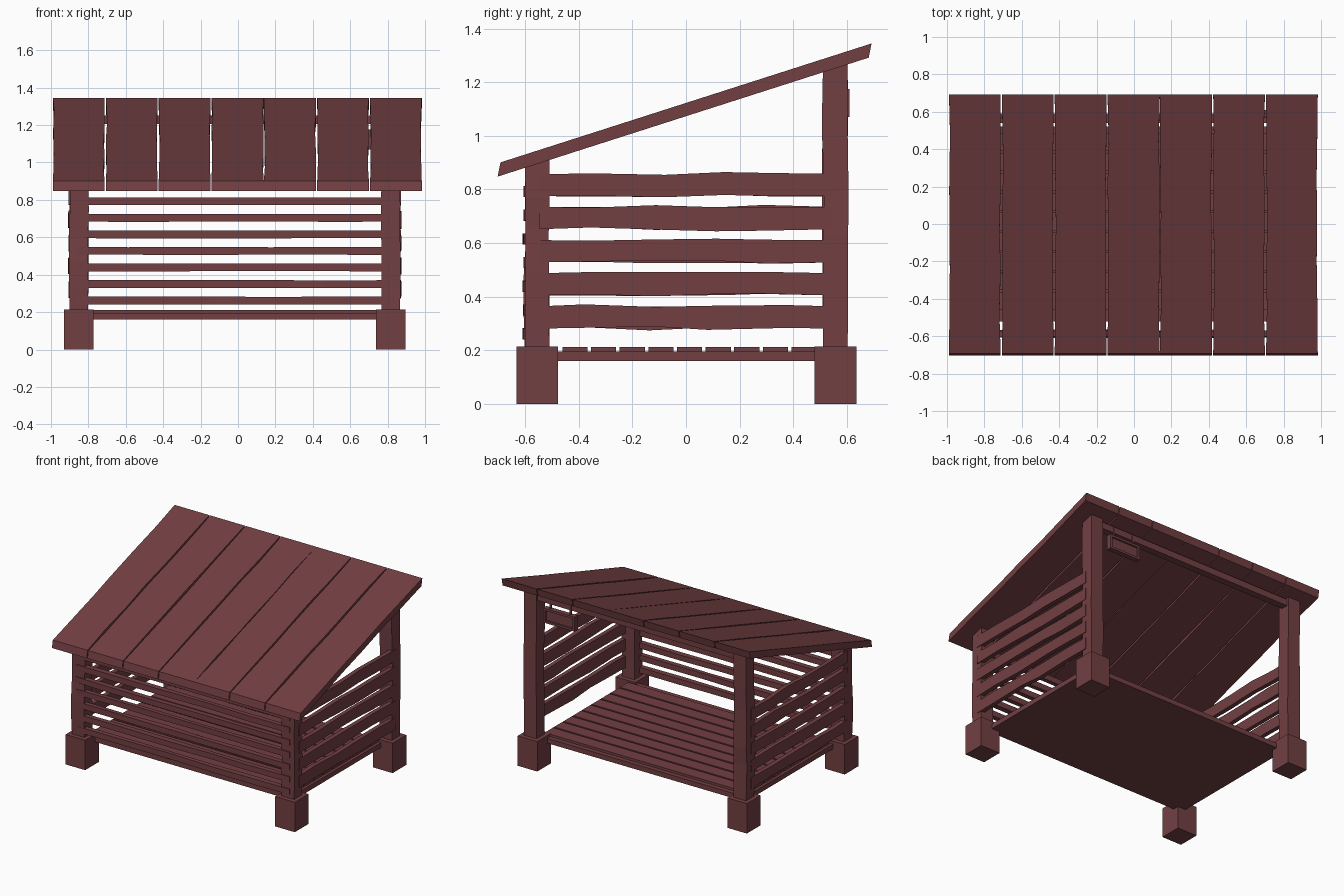
import bpy
import bmesh
import random
from mathutils import Matrix

if "Cube" in bpy.data.objects:
    bpy.data.objects.remove(bpy.data.objects["Cube"])

random.seed(7)
CX = -0.017  # frame centre

wood = bpy.data.materials.new("red_wood")
wood.diffuse_color = (0.17, 0.05, 0.055, 1)
wood.use_nodes = True
wood.node_tree.nodes["Principled BSDF"].inputs["Base Color"].default_value = wood.diffuse_color


def board(name, axis, lo, hi, wobble=(0, 0, 0), segs=1, matrix=None, inward=False):
    """Box from lo to hi, cut along one axis, with uneven hewn sides."""
    u, v = [i for i in range(3) if i != axis]
    bm = bmesh.new()
    rings = []
    for s in range(segs + 1):
        t = s / segs
        if 0 < s < segs:
            t += random.uniform(-0.25, 0.25) / segs
        lim = {}
        for a in (u, v):
            d = [random.uniform(-1, 1) * wobble[a] if 0 < s < segs else 0 for _ in "ab"]
            if inward:
                d = [abs(d[0]), -abs(d[1])]
            lim[a] = (lo[a] + d[0], hi[a] + d[1])
        ring = []
        for i, j in ((0, 0), (1, 0), (1, 1), (0, 1)):
            co = [0, 0, 0]
            co[axis] = lo[axis] + t * (hi[axis] - lo[axis])
            co[u], co[v] = lim[u][i], lim[v][j]
            ring.append(bm.verts.new(co))
        rings.append(ring)
    for r, q in zip(rings, rings[1:]):
        for k in range(4):
            n = (k + 1) % 4
            bm.faces.new((r[k], r[n], q[n], q[k]))
    bm.faces.new(rings[0][::-1])
    bm.faces.new(rings[-1])
    if matrix:
        bm.transform(matrix)
    bmesh.ops.recalc_face_normals(bm, faces=bm.faces)
    me = bpy.data.meshes.new(name)
    bm.to_mesh(me)
    bm.free()
    me.materials.append(wood)
    ob = bpy.data.objects.new(name, me)
    bpy.context.collection.objects.link(ob)
    return ob


# Feet and posts
for sx, side in ((-1, "left"), (1, "right")):
    for y, top, end in ((-0.555, 0.91, "front"), (0.557, 1.265, "back")):
        x = CX + sx * 0.834
        board(f"{end}_{side}_foot", 2, (x - 0.078, y - 0.078, 0), (x + 0.078, y + 0.078, 0.215))
        board(f"{end}_{side}_post", 2, (x - 0.049, y - 0.046, 0.2), (x + 0.049, y + 0.046, top),
              (0.005, 0.005, 0), 5)

# Floor base and slats
board("floor_base", 0, (CX - 0.82, -0.52, 0.16), (CX + 0.82, 0.52, 0.195))
for i in range(9):
    y = -0.461 + i * 0.1068
    board(f"floor_slat_{i + 1}", 0, (CX - 0.8, y, 0.19), (CX + 0.8, y + 0.094, 0.212))

# Side rails, set into the outer faces of the posts
for sx, side in ((-1, "left"), (1, "right")):
    xs = sorted((CX + sx * 0.858, CX + sx * 0.889))
    for i in range(5):
        z = 0.281 + i * 0.1235
        board(f"{side}_rail_{i + 1}", 1, (xs[0], -0.547, z), (xs[1], 0.55, z + 0.083),
              (0.002, 0, 0.008), 5)

# Front rails
for i in range(7):
    z = 0.241 + i * 0.0885
    board(f"front_rail_{i + 1}", 0, (CX - 0.85, -0.605, z), (CX + 0.85, -0.57, z + 0.041),
          (0, 0.006, 0.001), 5)

# Roof planks, sheared to the roof slope
slope = Matrix(((1, 0, 0, 0), (0, 1, 0.2, 0), (0, 0.3205, 1, 1.1225), (0, 0, 0, 1)))
for i in range(7):
    x = -0.992 + i * 0.2825
    gap_l = 0 if i == 4 else 0.003
    gap_r = 0 if i == 3 else 0.003
    board(f"roof_plank_{i + 1}", 1, (x + gap_l, -0.692, -0.053), (x + 0.2825 - gap_r, 0.692, 0),
          (0.007, 0, 0), 6, slope, True)

# Back beam under the roof
board("back_beam", 0, (CX - 0.82, 0.54, 1.205), (CX + 0.82, 0.59, 1.252))

# Hanging sign: panel, frame and hangers
x0, x1, z0, z1 = 0.46, 0.71, 1.07, 1.175
board("sign_panel", 0, (x0, 0.578, z0), (x1, 0.596, z1))
for n, z in (("bottom", z0), ("top", z1 - 0.016)):
    board(f"sign_frame_{n}", 0, (x0, 0.573, z), (x1, 0.609, z + 0.016))
for n, x in (("left", x0), ("right", x1 - 0.016)):
    board(f"sign_frame_{n}", 2, (x, 0.573, z0), (x + 0.016, 0.609, z1))
for n, x in (("left", x0 + 0.04), ("right", x1 - 0.05)):
    board(f"sign_hanger_{n}", 2, (x, 0.582, z1 - 0.01), (x + 0.01, 0.594, 1.25))
